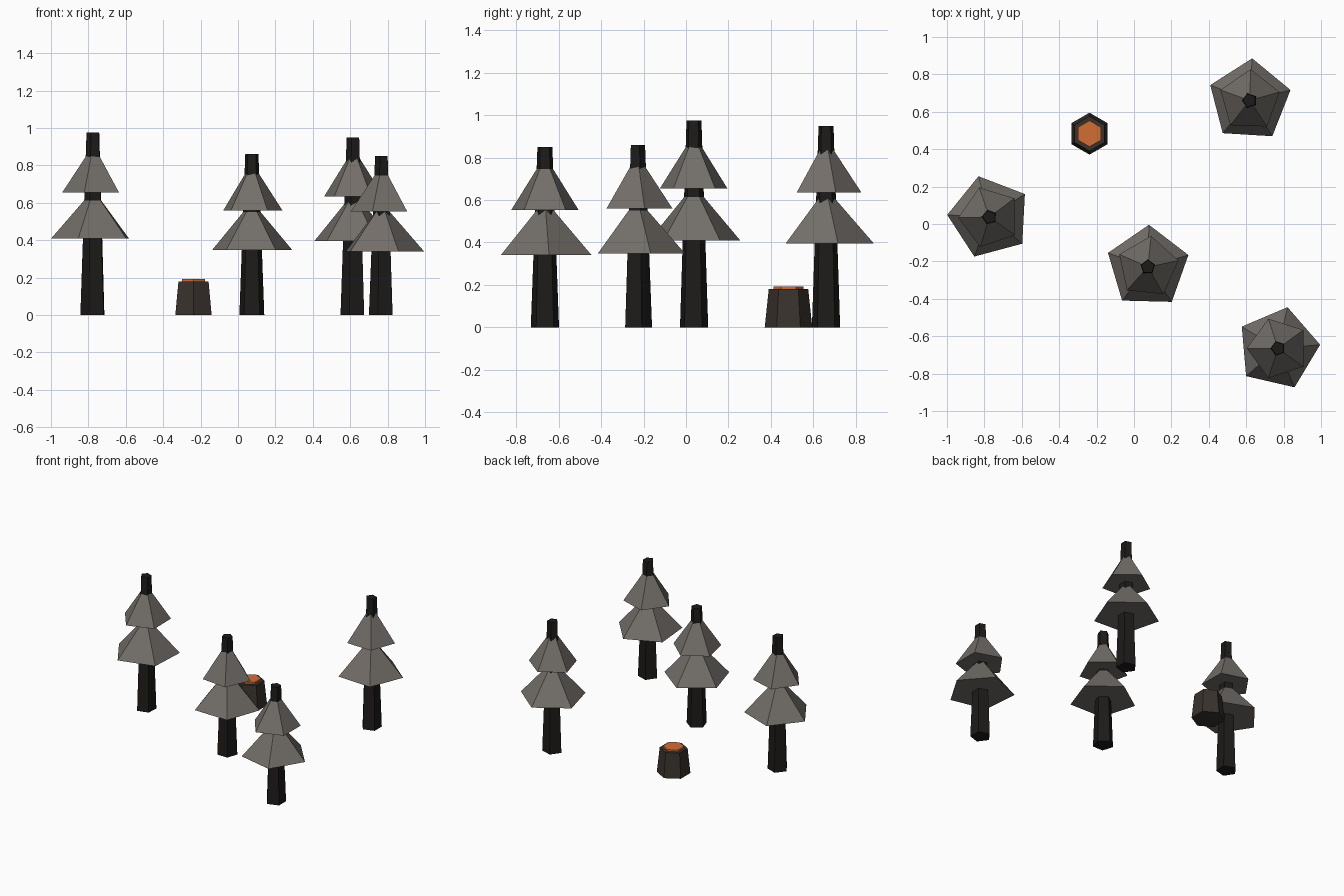
import bpy
from math import radians

if "Cube" in bpy.data.objects:
    bpy.data.objects.remove(bpy.data.objects["Cube"])


def material(name, rgb):
    m = bpy.data.materials.new(name)
    m.diffuse_color = (*rgb, 1)
    m.use_nodes = True
    m.node_tree.nodes["Principled BSDF"].inputs["Base Color"].default_value = m.diffuse_color
    return m


BARK = material("charred_bark", (0.012, 0.011, 0.010))
ASH = material("ash_foliage", (0.17, 0.155, 0.14))
STUMP = material("stump_bark", (0.04, 0.032, 0.026))
EMBER = material("ember", (0.65, 0.15, 0.035))


def cone(name, sides, x, y, z0, z1, r0, r1, angle, mat):
    """Flat-sided cone; angle in degrees is the direction of one corner."""
    bpy.ops.mesh.primitive_cone_add(
        vertices=sides, radius1=r0, radius2=r1, depth=z1 - z0,
        location=(x, y, (z0 + z1) / 2), rotation=(0, 0, radians(angle - 90)))
    ob = bpy.context.object
    ob.name = name
    ob.data.materials.append(mat)
    return ob


# Trees: x, y, height, lower tier z, upper tier z, trunk / lower / upper angles
trees = [
    (-0.773, 0.037, 0.975, 0.41, 0.655, 33, 33, 37),
    (0.618, 0.660, 0.950, 0.395, 0.635, 36, 14.5, 16),
    (0.074, -0.230, 0.860, 0.347, 0.56, 18, 16.5, 12),
    (0.770, -0.665, 0.850, 0.34, 0.553, 36, 5, 36),
]
for i, (x, y, h, low, high, a_trunk, a_low, a_high) in enumerate(trees, 1):
    cone(f"tree_{i}_trunk", 5, x, y, 0, h, 0.07, 0.037, a_trunk, BARK)
    cone(f"tree_{i}_lower_tier", 5, x, y, low, low + 0.26, 0.226, 0, a_low, ASH)
    cone(f"tree_{i}_upper_tier", 5, x, y, high, high + 0.255, 0.167, 0, a_high, ASH)

# Stump with glowing top
cone("stump", 6, -0.238, 0.483, 0, 0.18, 0.112, 0.093, 90, STUMP)
cone("stump_ember", 6, -0.238, 0.483, 0.17, 0.193, 0.07, 0.07, 90, EMBER)
